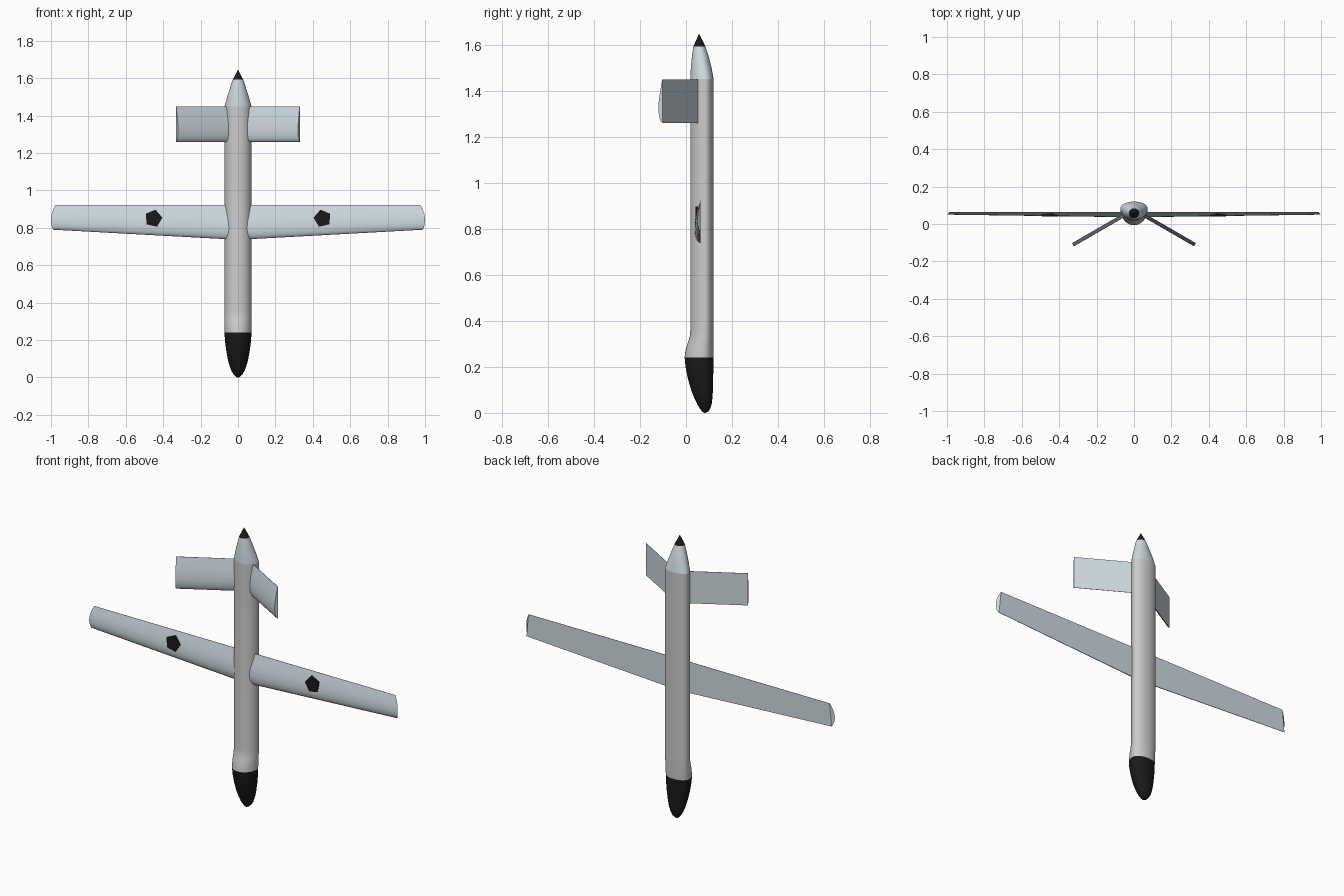
import bpy, bmesh
from math import sin, cos, pi, radians
from mathutils import Vector

if "Cube" in bpy.data.objects:
    bpy.data.objects.remove(bpy.data.objects["Cube"])


def material(name, rgb):
    m = bpy.data.materials.new(name)
    m.diffuse_color = (*rgb, 1)
    m.use_nodes = True
    m.node_tree.nodes["Principled BSDF"].inputs["Base Color"].default_value = m.diffuse_color
    return m


BLACK = material("black", (0.01, 0.01, 0.01))
BLUE = material("blue_grey", (0.62, 0.71, 0.75))


def loft(name, sections, mat=None, angle=30):
    """Skin closed sections of equal point count and cap both ends."""
    bm = bmesh.new()
    rings = [[bm.verts.new(p) for p in s] for s in sections]
    n = len(rings[0])
    for a, b in zip(rings, rings[1:]):
        for i in range(n):
            j = (i + 1) % n
            bm.faces.new((a[i], a[j], b[j], b[i]))
    bm.faces.new(rings[0])
    bm.faces.new(rings[-1])
    bmesh.ops.recalc_face_normals(bm, faces=bm.faces)
    me = bpy.data.meshes.new(name)
    bm.to_mesh(me)
    bm.free()
    ob = bpy.data.objects.new(name, me)
    bpy.context.collection.objects.link(ob)
    if mat:
        me.materials.append(mat)
    bpy.ops.object.select_all(action='DESELECT')
    ob.select_set(True)
    bpy.context.view_layer.objects.active = ob
    bpy.ops.object.shade_smooth_by_angle(angle=radians(angle))
    return ob


def body_ring(z, w, front, back, k=0.65, n=40):
    """Egg-shaped ring: half width w, deep belly at the front, flatter back."""
    wide = front + k * (back - front)
    pts = []
    for i in range(n):
        a = 2 * pi * i / n
        depth = back - wide if sin(a) > 0 else wide - front
        pts.append((w * cos(a), wide + depth * sin(a), z))
    return pts


# body: z, half width, front y, back y
nose = [(0.0, 0.002, 0.080, 0.084), (0.004, 0.012, 0.072, 0.095),
        (0.015, 0.023, 0.063, 0.104), (0.035, 0.035, 0.050, 0.111),
        (0.065, 0.046, 0.036, 0.115), (0.10, 0.055, 0.022, 0.117),
        (0.15, 0.064, 0.008, 0.118), (0.20, 0.070, -0.002, 0.119),
        (0.24, 0.072, -0.006, 0.119)]
hull = [(0.24, 0.072, -0.006, 0.119), (0.26, 0.072, -0.004, 0.12),
        (0.285, 0.072, 0.001, 0.12), (0.31, 0.072, 0.010, 0.12),
        (0.335, 0.072, 0.017, 0.12), (0.36, 0.072, 0.019, 0.12),
        (1.45, 0.072, 0.019, 0.12)]
tail = [(1.45, 0.072, 0.019, 0.12, 0.65), (1.50, 0.058, 0.021, 0.111, 0.6),
        (1.55, 0.042, 0.026, 0.098, 0.55), (1.592, 0.028, 0.032, 0.084, 0.5)]
tip = [(1.592, 0.028, 0.032, 0.084, 0.5), (1.645, 0.001, 0.056, 0.058, 0.5)]
loft("nose_cap", [body_ring(*r) for r in nose], BLACK)
loft("fuselage", [body_ring(*r) for r in hull])
loft("tail_cone", [body_ring(*r) for r in tail], BLUE)
loft("tail_tip", [body_ring(*r) for r in tip], BLACK)

# airfoil: chord fraction from leading edge, relative height of curved side
FOIL = [(0, 0), (0.01, 0.25), (0.04, 0.48), (0.1, 0.72), (0.2, 0.94), (0.32, 1),
        (0.48, 0.95), (0.64, 0.75), (0.82, 0.42), (1, 0.08), (1, 0)]


def foil(origin, z0, z1, thick, bulge, bow=0.0):
    """Airfoil section running up z, flat on one side, curved toward bulge."""
    pts = []
    for t, h in FOIL:
        p = Vector((origin[0], origin[1], z0 + t * (z1 - z0)))
        p += Vector((bulge[0], bulge[1], 0)) * thick * h
        p.x += bow * (1 - (2 * t - 0.8) ** 2)
        pts.append(p)
    return pts


for s, side in ((1, "right"), (-1, "left")):
    # main wings
    loft(side + "_wing",
         [foil((s * 0.02, 0.064), 0.737, 0.922, 0.028, (0, -1)),
          foil((s * 0.983, 0.064), 0.79, 0.922, 0.014, (0, -1), s * 0.017)], BLUE, 40)
    # splayed tail fins
    bulge = (-s * 0.5, -0.866)
    loft(side + "_tail_fin",
         [foil((s * 0.03, 0.072), 1.26, 1.448, 0.02, bulge),
          foil((s * 0.331, -0.102), 1.26, 1.448, 0.02, bulge)], BLUE, 40)
    # five-sided wing markers
    loft(side + "_wing_marker",
         [[(s * (0.452 + 0.048 * cos(a)), y, 0.85 + 0.048 * sin(a))
           for a in (radians(31 + 72 * i) for i in range(5))]
          for y in (0.041, 0.058)], BLACK)
